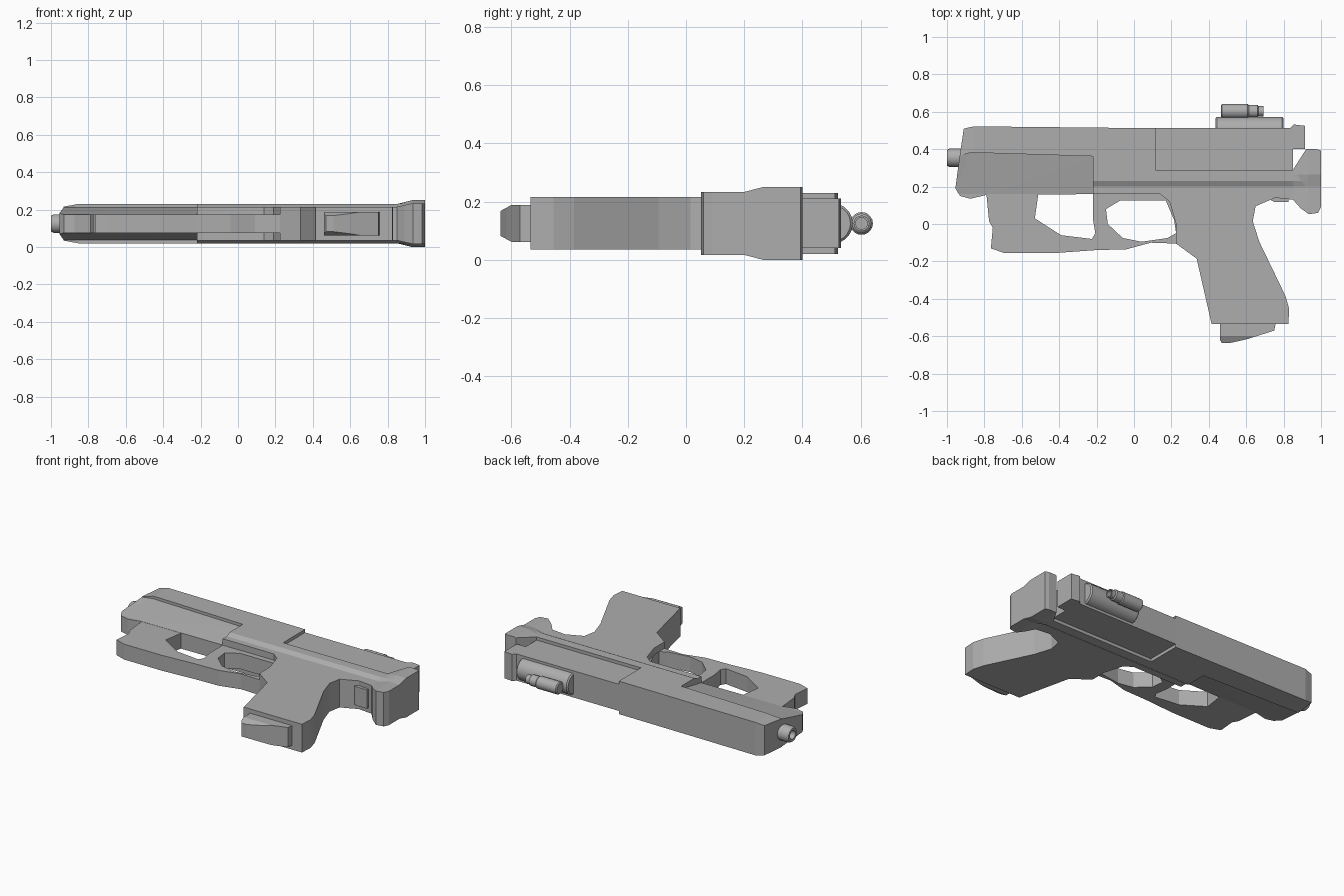
import bpy, bmesh, math
from mathutils import Vector

MID = 0.125  # centre plane of the model in z

grey = bpy.data.materials.new("gunmetal grey")
grey.diffuse_color = (0.42, 0.42, 0.42, 1)


def clamp(v):
    return max(0.0, min(1.0, v))


def finish(name, bm):
    bmesh.ops.remove_doubles(bm, verts=bm.verts, dist=1e-5)
    bmesh.ops.recalc_face_normals(bm, faces=bm.faces)
    me = bpy.data.meshes.new(name)
    bm.to_mesh(me)
    bm.free()
    me.materials.append(grey)
    ob = bpy.data.objects.new(name, me)
    bpy.context.collection.objects.link(ob)
    return ob


def prism(name, pts, half, xcuts=(), ycuts=()):
    """Side outline extruded about MID; half is a thickness or a rule h(x, y)."""
    bm = bmesh.new()
    low = [bm.verts.new((x, y, -1)) for x, y in pts]
    face = bm.faces.new(low)
    res = bmesh.ops.extrude_face_region(bm, geom=[face], use_keep_orig=True)
    for v in res["geom"]:
        if isinstance(v, bmesh.types.BMVert):
            v.co.z = 1
    bmesh.ops.triangulate(bm, faces=[f for f in bm.faces if len(f.verts) > 4])
    cuts = [((c, 0, 0), (1, 0, 0)) for c in xcuts] + [((0, c, 0), (0, 1, 0)) for c in ycuts]
    for co, no in cuts:
        bmesh.ops.bisect_plane(bm, geom=bm.verts[:] + bm.edges[:] + bm.faces[:],
                               plane_co=co, plane_no=no, dist=1e-5)
    for v in bm.verts:
        h = half(v.co.x, v.co.y) if callable(half) else half
        v.co.z = MID + (h if v.co.z > 0 else -h)
    return finish(name, bm)


def lathe(name, profile, y, z=MID, n=20):
    """Revolve (x, r) points around an axis along x."""
    bm = bmesh.new()
    vs = [bm.verts.new((x, y + r, z)) for x, r in profile]
    es = [bm.edges.new(p) for p in zip(vs, vs[1:])]
    bmesh.ops.spin(bm, geom=vs + es, cent=(0, y, z), axis=(1, 0, 0),
                   angle=2 * math.pi, steps=n, use_duplicate=False)
    ob = finish(name, bm)
    bpy.context.view_layer.objects.active = ob
    ob.select_set(True)
    bpy.ops.object.shade_smooth_by_angle(angle=math.radians(30))
    ob.select_set(False)
    return ob


# Main body: slide, grip and flared rear in one outline
def body_half(x, y):
    t = clamp((x - 0.85) / 0.08)
    top = 0.105 + 0.02 * t - 0.015 * clamp((-0.855 - x) / 0.08)
    low = 0.09 + 0.018 * t
    return low + (top - low) * clamp((y - 0.2) / (0.03 + 0.035 * t))


prism("body", [
    (-0.91, 0.51), (-0.855, 0.522), (0.115, 0.512), (0.115, 0.29), (0.85, 0.29),
    (0.92, 0.4), (0.975, 0.4), (1, 0.393), (1, 0.09), (0.985, 0.06), (0.935, 0.052),
    (0.89, 0.085), (0.85, 0.13), (0.755, 0.14), (0.65, 0.095), (0.635, 0.015),
    (0.67, -0.095), (0.81, -0.385), (0.83, -0.455), (0.825, -0.535), (0.415, -0.535),
    (0.335, -0.185), (0.225, -0.105), (0.225, 0), (0.19, 0.12), (0.14, 0.16),
    (-0.22, 0.16), (-0.22, 0.362), (-0.87, 0.382), (-0.932, 0.365)],
    body_half, xcuts=(-0.855, 0.85, 0.93), ycuts=(0.2, 0.23, 0.265))

# Recessed rear half of the slide and the upright block behind it
prism("slide_recess", [(0.1, 0.28), (0.85, 0.28), (0.85, 0.512), (0.1, 0.512)], 0.085)
prism("rear_sight", [(0.84, 0.4), (0.913, 0.4), (0.913, 0.525), (0.855, 0.532),
                     (0.835, 0.512)], 0.085)

# Tapered front frame under the slide
prism("front_frame", [(-0.932, 0.365), (-0.955, 0.19), (-0.93, 0.15), (-0.875, 0.135),
                      (-0.79, 0.155), (-0.2, 0.16), (-0.2, 0.365), (-0.87, 0.385)],
      lambda x, y: 0.05 + 0.038 * clamp((y - 0.16) / 0.21), ycuts=(0.16,))

# Front guard with its opening, and trigger guard
prism("guard", [
    (-0.79, 0.17), (-0.775, 0.015), (-0.755, -0.02), (-0.765, -0.13), (-0.695, -0.155),
    (-0.42, -0.155), (-0.21, -0.14), (-0.04, -0.135), (0.09, -0.1), (0.24, -0.105),
    (0.24, -0.04), (0.18, -0.075), (0.04, -0.095), (-0.06, -0.075), (-0.14, 0),
    (-0.15, 0.08), (-0.075, 0.125), (-0.075, 0.18), (-0.22, 0.18), (-0.22, 0.03),
    (-0.207, -0.05), (-0.225, -0.08), (-0.39, -0.06), (-0.53, 0.03), (-0.51, 0.17)], 0.049)
prism("trigger_opening_roof", [(-0.08, 0.125), (0.17, 0.125), (0.215, 0.02),
                               (0.225, -0.05), (0.25, -0.05), (0.25, 0.18),
                               (-0.08, 0.18)], 0.05)

# Magazine base and small block under the rear
prism("magazine_base", [(0.46, -0.52), (0.76, -0.52), (0.75, -0.57), (0.6, -0.617),
                        (0.51, -0.637), (0.47, -0.637), (0.46, -0.62)],
      lambda x, y: 0.063 - 0.02 * clamp((-0.6 - y) / 0.037), ycuts=(-0.6,))
prism("rear_tab", [(0.735, 0.16), (0.735, 0.125), (0.75, 0.118), (0.825, 0.118),
                   (0.83, 0.16)], 0.06)

# Muzzle
lathe("muzzle", [(-0.9, 0), (-0.9, 0.05), (-0.985, 0.05), (-1, 0.042), (-1, 0.027),
                 (-0.95, 0.025), (-0.95, 0)], 0.354)

# Top housing and the stepped tube on it
lathe("top_housing", [(0.435, 0), (0.435, 0.062), (0.443, 0.07), (0.792, 0.07),
                      (0.8, 0.062), (0.8, 0)], 0.503)
lathe("top_tube", [(0.465, 0), (0.465, 0.033), (0.471, 0.039), (0.608, 0.039),
                   (0.614, 0.034), (0.66, 0.034), (0.666, 0.027), (0.692, 0.027),
                   (0.692, 0.02), (0.65, 0.02), (0.65, 0)], 0.603)
